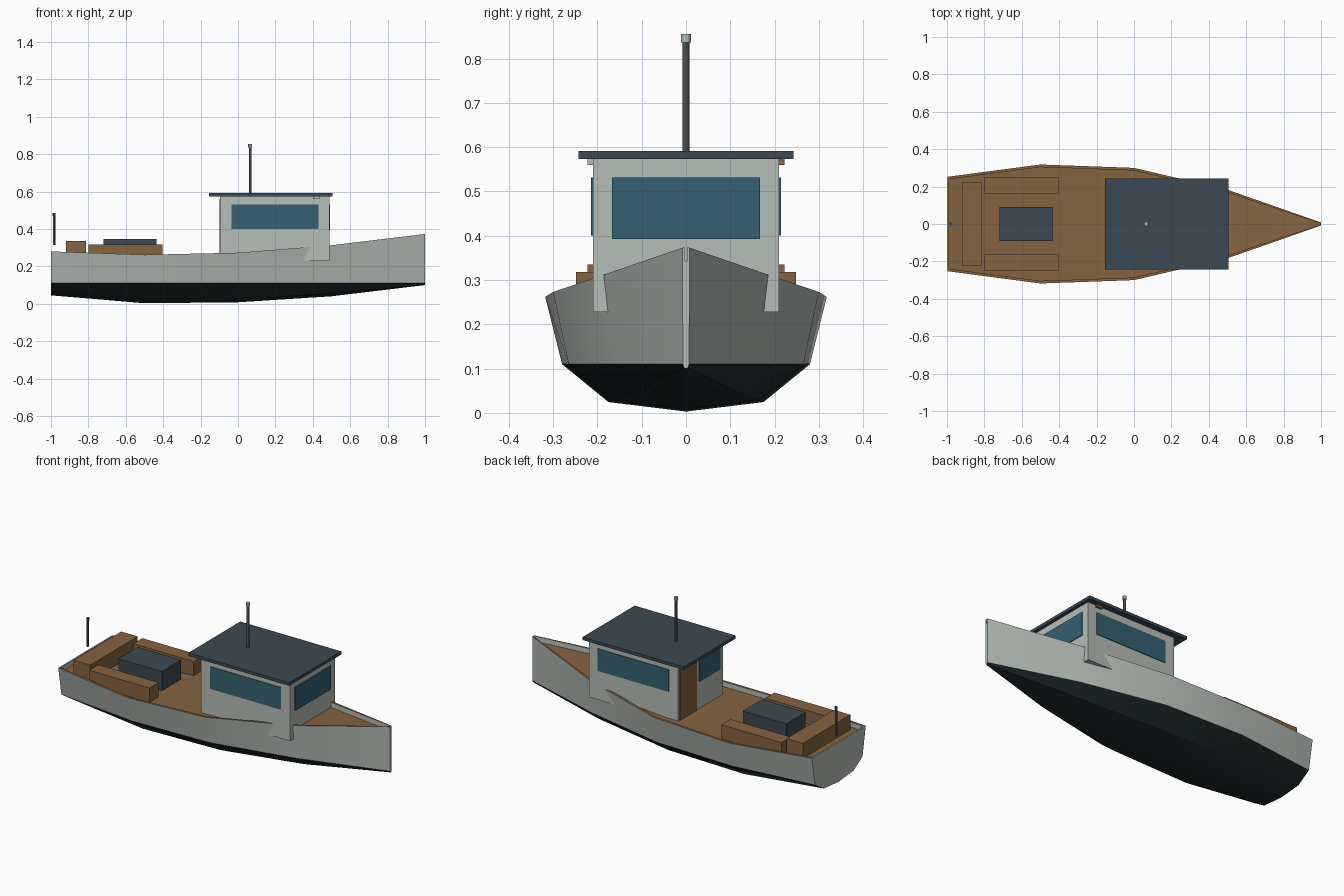
import bpy, bmesh, math

if "Cube" in bpy.data.objects:
    bpy.data.objects.remove(bpy.data.objects["Cube"])


def mat(name, r, g, b):
    m = bpy.data.materials.new(name)
    m.diffuse_color = (r, g, b, 1)
    m.use_nodes = True
    m.node_tree.nodes["Principled BSDF"].inputs["Base Color"].default_value = m.diffuse_color
    return m


PAINT = mat("pale grey paint", 0.47, 0.51, 0.475)
BLACK = mat("dark bottom paint", 0.015, 0.024, 0.026)
WOOD = mat("brown wood", 0.235, 0.125, 0.052)
SLATE = mat("dark slate", 0.045, 0.066, 0.085)
GLASS = mat("blue glass", 0.035, 0.12, 0.165)
METAL = mat("dark metal", 0.075, 0.085, 0.09)


def finish(name, bm, mats, smooth=None):
    bmesh.ops.recalc_face_normals(bm, faces=bm.faces)
    me = bpy.data.meshes.new(name)
    bm.to_mesh(me)
    bm.free()
    for m in mats:
        me.materials.append(m)
    if smooth:
        me.shade_smooth()
        me.set_sharp_from_angle(angle=math.radians(smooth))
    ob = bpy.data.objects.new(name, me)
    bpy.context.collection.objects.link(ob)
    return ob


def box(name, x, y, z, m):
    bm = bmesh.new()
    bmesh.ops.create_cube(bm, size=1)
    for v in bm.verts:
        v.co = [(r[0] + r[1]) / 2 + c * (r[1] - r[0]) for r, c in zip((x, y, z), v.co)]
    return finish(name, bm, [m])


def rod(name, x, y, z0, z1, r, m):
    bm = bmesh.new()
    bmesh.ops.create_cone(bm, cap_ends=True, segments=12, radius1=r, radius2=r, depth=z1 - z0)
    bmesh.ops.translate(bm, verts=bm.verts, vec=(x, y, (z0 + z1) / 2))
    return finish(name, bm, [m], 30)


# Hull stations: x, sheer half width, waterline half width, sheer height, keel height
WL = 0.11
stations = [
    (-1.0, 0.252, 0.222, 0.280, 0.045),
    (-0.5, 0.318, 0.280, 0.262, 0.003),
    (0.0, 0.300, 0.265, 0.273, 0.008),
    (0.5, 0.183, 0.160, 0.313, 0.040),
    (1.0, 0.008, 0.007, 0.373, 0.100),
]


def section(w, wl, sheer, keel):
    rim = max(w - 0.014, 0.002)
    half = [(wl * 0.625, keel + 0.2 * (WL - keel)), (wl, WL), (w, sheer),
            (rim, sheer), (rim, sheer - 0.03)]
    return [(0, keel)] + half + [(-y, z) for y, z in reversed(half)]


# Hull with bulwark, brown cap and deck, lofted through the stations
bm = bmesh.new()
rings = [[bm.verts.new((s[0], y, z)) for y, z in section(*s[1:])] for s in stations]
strip = [1, 1, 0, 2, 0, 2, 0, 2, 0, 1, 1]
for a, b in zip(rings, rings[1:]):
    for i in range(11):
        j = (i + 1) % 11
        bm.faces.new((a[i], a[j], b[j], b[i])).material_index = strip[i]
bm.faces.new(rings[-1])
bm.faces.new(rings[0])
finish("hull", bm, [PAINT, BLACK, WOOD], 30)

# Transom board closing the stern up to the sheer
bm = bmesh.new()
pts = section(*stations[0][1:])
outline = [p for i, p in enumerate(pts) if i not in (4, 5, 6, 7)]
face = bm.faces.new([bm.verts.new((-1.0, y, z)) for y, z in outline])
ext = bmesh.ops.extrude_face_region(bm, geom=[face])
bmesh.ops.translate(bm, vec=(0.008, 0, 0),
                    verts=[g for g in ext["geom"] if isinstance(g, bmesh.types.BMVert)])
finish("transom", bm, [PAINT])

# Wheelhouse and roof
box("wheelhouse", (-0.095, 0.488), (-0.21, 0.21), (0.228, 0.575), PAINT)
box("roof", (-0.155, 0.506), (-0.243, 0.243), (0.573, 0.591), SLATE)

# Windows and door
box("front_window", (0.486, 0.493), (-0.167, 0.167), (0.393, 0.531), GLASS)
box("rear_window", (-0.099, -0.092), (-0.18, 0.015), (0.40, 0.531), GLASS)
box("door", (-0.099, -0.092), (0.04, 0.195), (0.235, 0.56), WOOD)
for s, side in ((-1, "right"), (1, "left")):
    box("side_window_" + side, (-0.035, 0.43), sorted((s * 0.207, s * 0.214)), (0.40, 0.531), GLASS)
    # Navigation lamps and side benches
    box("side_lamp_" + side, (0.40, 0.436), sorted((s * 0.205, s * 0.222)), (0.56, 0.574),
        WOOD if s > 0 else PAINT)
    box("side_bench_" + side, (-0.80, -0.405), sorted((s * 0.163, s * 0.248)), (0.225, 0.318), WOOD)

# Stern bench and engine box
box("stern_bench", (-0.92, -0.812), (-0.222, 0.222), (0.235, 0.335), WOOD)
box("engine_box", (-0.72, -0.435), (-0.09, 0.09), (0.225, 0.347), SLATE)

# Mast with lamp, and stern light pole
rod("mast", 0.065, 0, 0.585, 0.84, 0.0075, METAL)
rod("mast_lamp", 0.065, 0, 0.836, 0.855, 0.011, PAINT)
rod("stern_pole", -0.983, 0, 0.315, 0.475, 0.006, METAL)
rod("stern_lamp", -0.983, 0, 0.47, 0.486, 0.008, METAL)
